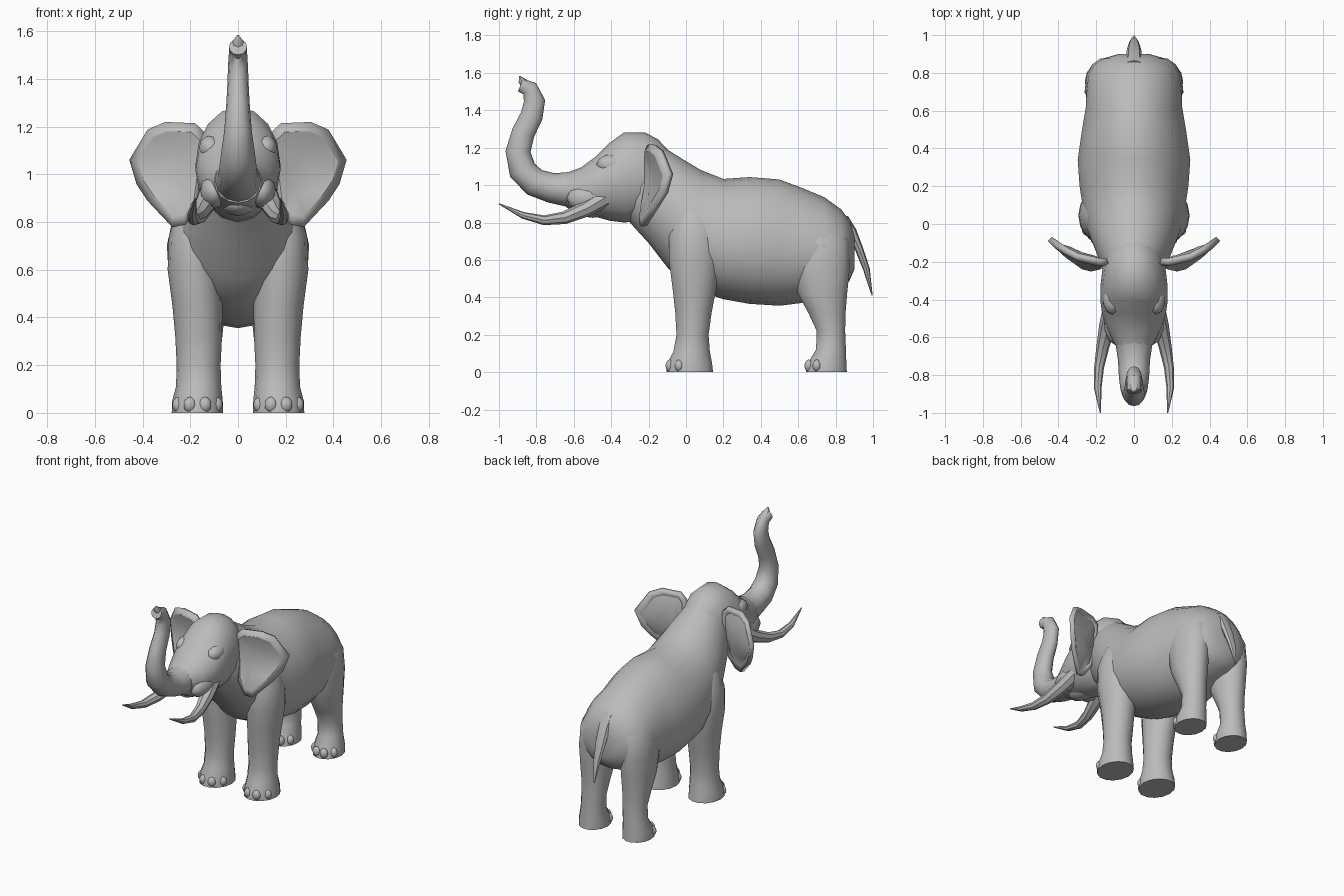
import bpy, bmesh, math
from mathutils import Vector

cube = bpy.data.objects.get("Cube")
if cube:
    bpy.data.objects.remove(cube, do_unlink=True)

grey = bpy.data.materials.new("hide grey")
grey.use_nodes = True
grey.diffuse_color = (0.5, 0.5, 0.5, 1)
grey.node_tree.nodes["Principled BSDF"].inputs["Base Color"].default_value = (0.5, 0.5, 0.5, 1)


def finish(name, bm, angle=40):
    bmesh.ops.recalc_face_normals(bm, faces=bm.faces)
    mesh = bpy.data.meshes.new(name)
    bm.to_mesh(mesh)
    bm.free()
    obj = bpy.data.objects.new(name, mesh)
    bpy.context.collection.objects.link(obj)
    mesh.materials.append(grey)
    bpy.ops.object.select_all(action='DESELECT')
    obj.select_set(True)
    bpy.context.view_layer.objects.active = obj
    bpy.ops.object.shade_smooth_by_angle(angle=math.radians(angle))
    return obj


def loft(name, rings, axis=None, side=1, sides=14, egg=0.0):
    """Skin elliptical rings (x, y, z, radius across x, other radius)."""
    bm = bmesh.new()
    centres = [Vector((r[0] * side, r[1], r[2])) for r in rings]
    loops = []
    for i, ring in enumerate(rings):
        t = axis or centres[min(i + 1, len(rings) - 1)] - centres[max(i - 1, 0)]
        t = Vector(t).normalized()
        u = (Vector((1, 0, 0)) - t * t.x).normalized()
        v = t.cross(u)
        loop = []
        for k in range(sides):
            a = math.tau * k / sides
            c, s = math.cos(a), math.sin(a)
            loop.append(bm.verts.new(centres[i] + u * c * ring[3] * (1 - egg * s) + v * s * ring[4]))
        loops.append(loop)
    for a, b in zip(loops, loops[1:]):
        for k in range(sides):
            n = (k + 1) % sides
            bm.faces.new((a[k], a[n], b[n], b[k]))
    bm.faces.new(loops[0])
    bm.faces.new(loops[-1])
    return finish(name, bm)


def profile(rows):
    """Rows of y, bottom, top, half width become upright rings."""
    return [(0, y, (lo + hi) / 2, w, (hi - lo) / 2) for y, lo, hi, w in rows]


# Torso and neck
loft("body", profile([
    (.90, .55, .74, .08), (.875, .49, .81, .17), (.83, .45, .87, .22), (.74, .42, .935, .25),
    (.62, .37, .985, .255), (.50, .355, 1.03, .275), (.34, .365, 1.043, .298),
    (.20, .39, 1.033, .288), (.08, .43, 1.08, .27), (-.02, .48, 1.14, .25),
    (-.10, .56, 1.19, .22), (-.20, .69, 1.24, .18), (-.30, .80, 1.25, .13)]),
    axis=(0, 1, 0), sides=20, egg=-.1)

# Skull, tapering into the trunk root
loft("head", profile([
    (-.08, .98, 1.17, .08), (-.15, .87, 1.245, .14), (-.22, .81, 1.282, .165),
    (-.33, .80, 1.282, .178), (-.41, .81, 1.225, .178), (-.48, .83, 1.155, .168),
    (-.56, .85, 1.095, .14), (-.64, .88, 1.065, .10)]), axis=(0, 1, 0), sides=16)

# Raised trunk with a pointed finger at the tip
loft("trunk", [
    (0, -.50, .99, .12, .12), (0, -.62, .975, .10, .095), (0, -.72, .985, .085, .08),
    (0, -.81, 1.015, .08, .076), (0, -.875, 1.08, .072, .074), (0, -.898, 1.18, .058, .067),
    (0, -.87, 1.28, .05, .062), (0, -.825, 1.37, .045, .06), (0, -.81, 1.45, .042, .057),
    (0, -.835, 1.515, .038, .045), (0, -.885, 1.535, .038, .036)], sides=12)
loft("trunk_finger", [
    (0, -.85, 1.53, .034, .03), (0, -.88, 1.56, .022, .018), (0, -.89, 1.583, .004, .004)], sides=8)

# Tail, broad where it leaves the rump
loft("tail", [
    (0, .84, .82, .045, .03), (0, .885, .75, .042, .028), (0, .925, .66, .038, .022),
    (0, .965, .55, .025, .018), (0, .995, .41, .003, .003)], sides=8)

FRONT_LEG = [(.17, .02, 0, .108, .128), (.17, .02, .05, .106, .122), (.165, .03, .11, .095, .10),
             (.165, .035, .20, .092, .088), (.165, .04, .32, .098, .10), (.17, .045, .45, .105, .12),
             (.182, .045, .60, .113, .14), (.18, .045, .74, .11, .14), (.15, .04, .86, .10, .11),
             (.11, .03, .95, .07, .06)]
BACK_LEG = [(.165, .75, 0, .095, .113), (.165, .755, .05, .095, .105), (.16, .775, .12, .08, .082),
            (.155, .775, .22, .08, .078), (.155, .755, .31, .088, .10), (.155, .73, .42, .10, .135),
            (.155, .72, .56, .105, .16), (.145, .715, .70, .105, .16), (.115, .70, .80, .09, .13),
            (.08, .68, .88, .05, .06)]
TUSK = [(.11, -.42, .94, .05, .05), (.14, -.54, .87, .045, .042), (.165, -.65, .825, .034, .034),
        (.185, -.76, .812, .026, .026), (.192, -.87, .838, .02, .018), (.178, -1, .90, .003, .003)]
# Ear outline as x, z
EAR = [(.14, 1.17), (.18, 1.21), (.30, 1.215), (.37, 1.185), (.445, 1.06), (.415, .96),
       (.37, .89), (.27, .78), (.22, .79), (.17, .86), (.15, 1.0)]


def ear(name, side):
    bm = bmesh.new()
    cx, cz = .26, 1.02
    loops = []
    # Rolled rim around a shallow middle
    for scale, dish in ((1, 0), (.82, -.012), (.45, .012)):
        loop = []
        for x, z in EAR:
            px, pz = cx + (x - cx) * scale, cz + (z - cz) * scale
            y = -.195 + 1.1 * max(px - .2, 0) ** 1.6 + .22 * min(pz - .98, 0) + dish
            loop.append(bm.verts.new((px * side, y, pz)))
        loops.append(loop)
    for a, b in zip(loops, loops[1:]):
        for k in range(len(EAR)):
            n = (k + 1) % len(EAR)
            bm.faces.new((a[k], a[n], b[n], b[k]))
    bm.faces.new(loops[-1])
    obj = finish(name, bm, 30)
    thick = obj.modifiers.new("thickness", 'SOLIDIFY')
    thick.thickness = .03
    thick.offset = 0


def lump(name, place, size):
    bm = bmesh.new()
    bmesh.ops.create_icosphere(bm, subdivisions=2, radius=1)
    for v in bm.verts:
        v.co = Vector(place) + Vector(a * b for a, b in zip(v.co, size))
    finish(name, bm)


# Lower lip under the trunk root
lump("lower_jaw", (0, -.50, .88), (.075, .12, .055))

# Paired parts
for label, side in (("left", 1), ("right", -1)):
    loft(label + "_front_leg", FRONT_LEG, (0, 0, 1), side)
    loft(label + "_back_leg", BACK_LEG, (0, 0, 1), side)
    loft(label + "_tusk", TUSK, side=side, sides=8)
    ear(label + "_ear", side)
    lump(label + "_brow", (.115 * side, -.40, 1.11), (.05, .08, .055))
    lump(label + "_tusk_socket", (.10 * side, -.52, .93), (.06, .12, .075))
    # Toenails fanned around the front of each foot
    for foot, leg in (("front", FRONT_LEG), ("back", BACK_LEG)):
        x, y, _, rx, ry = leg[0]
        for i in range(4):
            a = math.radians(-150 + 40 * i)
            spot = ((x + math.cos(a) * rx * .84) * side, y + math.sin(a) * ry * .88, .034)
            lump(f"{label}_{foot}_toe_{i + 1}", spot, (.028, .024, .034))
